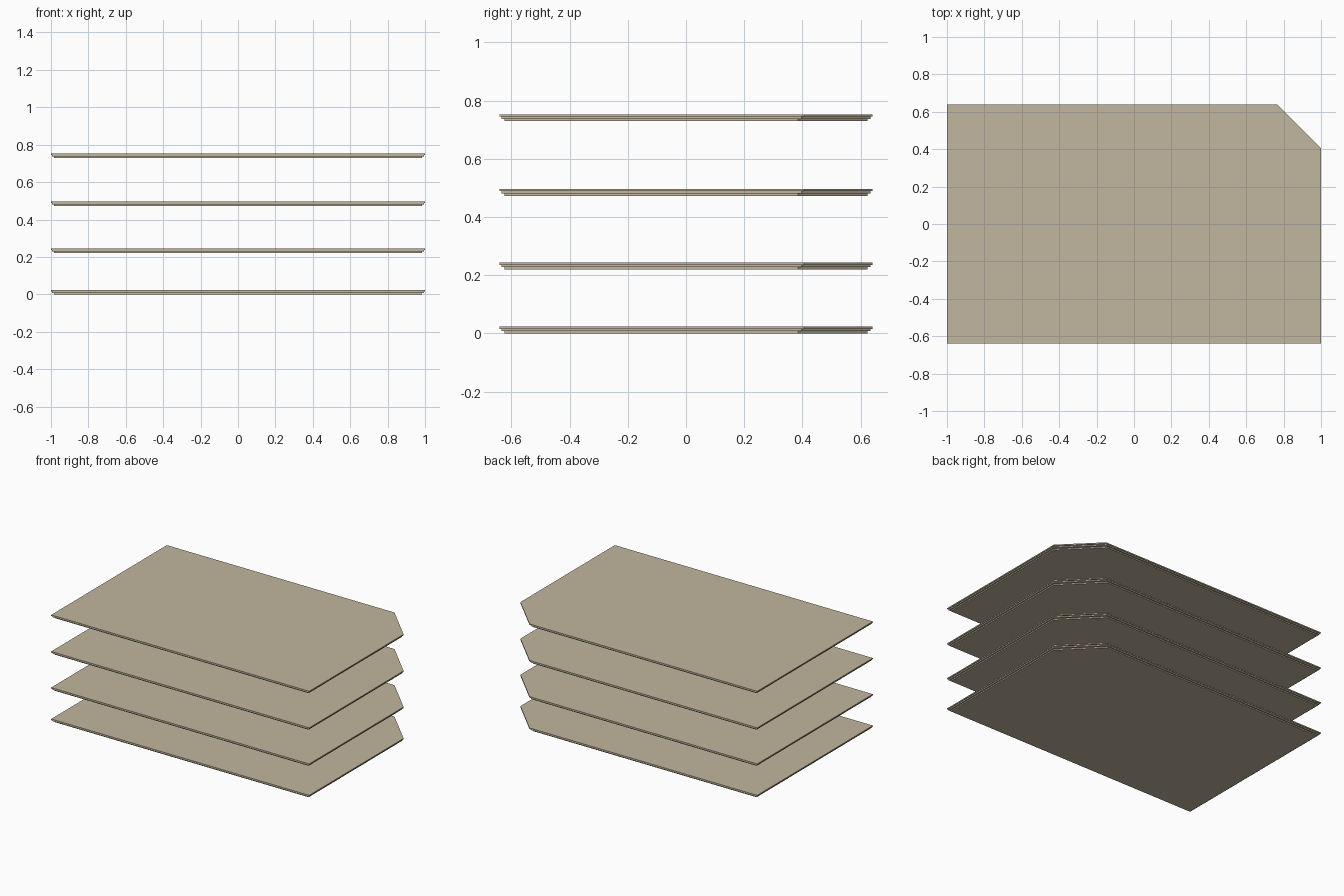
import bpy
import bmesh

cube = bpy.data.objects.get("Cube")
if cube:
    bpy.data.objects.remove(cube, do_unlink=True)

# Single warm sand colour
sand = bpy.data.materials.new("sand")
sand.use_nodes = True
colour = (0.533, 0.468, 0.342, 1.0)
sand.diffuse_color = colour
sand.node_tree.nodes["Principled BSDF"].inputs["Base Color"].default_value = colour

HALF_X, HALF_Y, CHAMFER = 1.0, 0.64, 0.235
TIER = 0.008                      # thickness of one step
INSETS = (0.0, 0.006, 0.016)      # top step down to bottom step


def outline(inset):
    """Rectangle with its back left corner cut off, shrunk by inset."""
    x, y = HALF_X - inset, HALF_Y - inset
    cut = CHAMFER + inset * 0.3
    return [(-x, -y), (x, -y), (x, y - cut), (x - cut, y), (-x, y)]


def add_ring(bm, inset, z):
    return [bm.verts.new((x, y, z)) for x, y in outline(inset)]


def bridge(bm, upper, lower):
    for i in range(len(upper)):
        j = (i + 1) % len(upper)
        bm.faces.new((lower[i], lower[j], upper[j], upper[i]))


def stepped_slab(name, top):
    """Closed slab whose underside edge steps inward."""
    bm = bmesh.new()
    rings = []
    for k, inset in enumerate(INSETS):
        rings.append(add_ring(bm, inset, -k * TIER))
        rings.append(add_ring(bm, inset, -(k + 1) * TIER))
    bm.faces.new(rings[0])
    bm.faces.new(list(reversed(rings[-1])))
    for upper, lower in zip(rings, rings[1:]):
        bridge(bm, upper, lower)
    bmesh.ops.recalc_face_normals(bm, faces=bm.faces)
    mesh = bpy.data.meshes.new(name)
    bm.to_mesh(mesh)
    bm.free()
    mesh.materials.append(sand)
    slab = bpy.data.objects.new(name, mesh)
    slab.location.z = top
    bpy.context.collection.objects.link(slab)


# Four stacked floor slabs, bottom to top
tops = {
    "ground_slab": TIER * len(INSETS),
    "lower_slab": 0.244,
    "upper_slab": 0.497,
    "roof_slab": 0.753,
}
for name, top in tops.items():
    stepped_slab(name, top)
